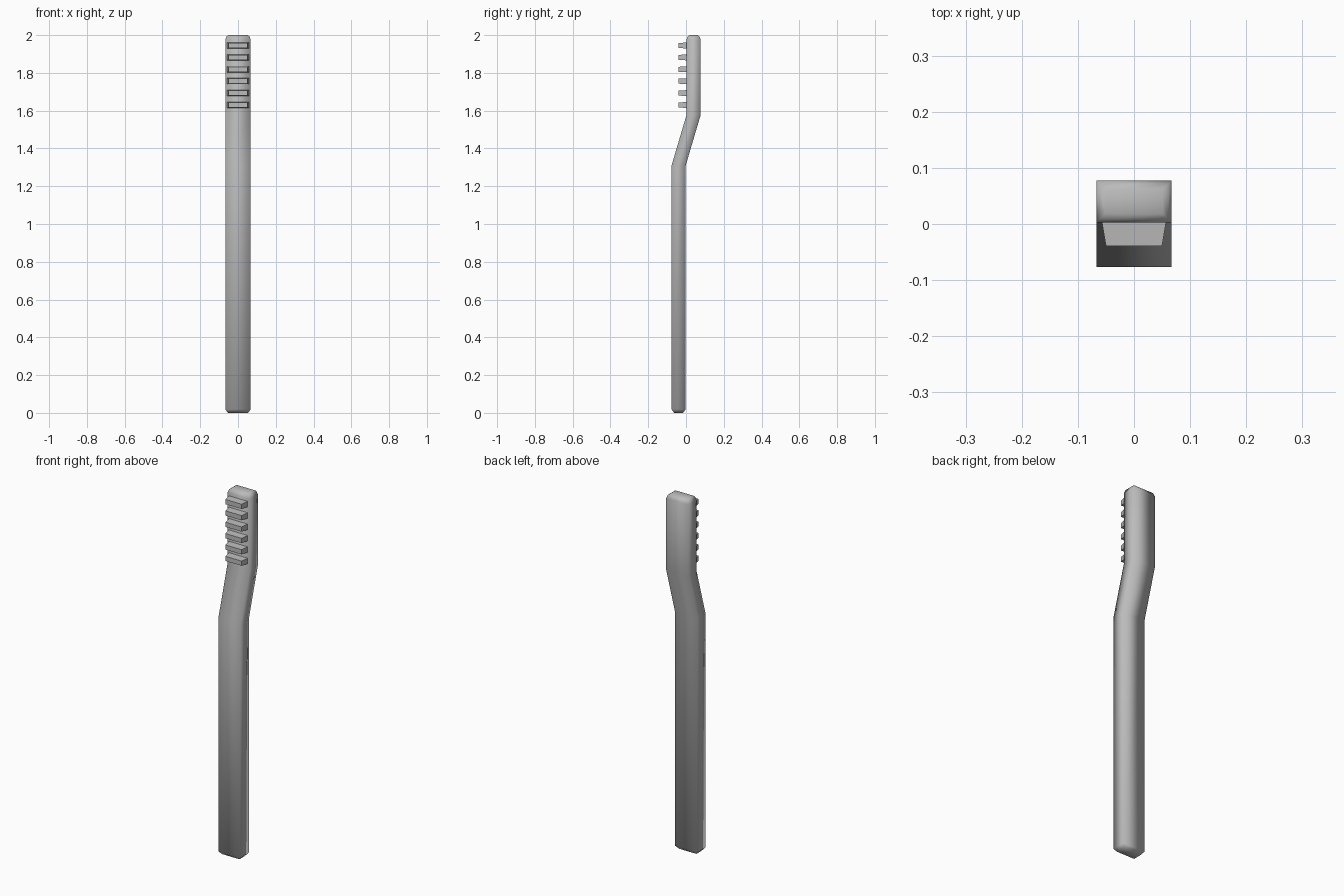
import bpy, bmesh

cube = bpy.data.objects.get("Cube")
if cube:
    bpy.data.objects.remove(cube, do_unlink=True)

grey = bpy.data.materials.new("plain_grey")
grey.use_nodes = True
colour = (0.5, 0.5, 0.5, 1)
grey.diffuse_color = colour
grey.node_tree.nodes["Principled BSDF"].inputs["Base Color"].default_value = colour


def loft(name, rings, smooth):
    """Skin a list of four-point rings and cap both ends."""
    bm = bmesh.new()
    loops = [[bm.verts.new(p) for p in ring] for ring in rings]
    for a, b in zip(loops, loops[1:]):
        for i in range(4):
            j = (i + 1) % 4
            bm.faces.new((a[i], a[j], b[j], b[i]))
    bm.faces.new(loops[0])
    bm.faces.new(loops[-1])
    bmesh.ops.recalc_face_normals(bm, faces=bm.faces)
    for face in bm.faces:
        face.smooth = smooth
    mesh = bpy.data.meshes.new(name)
    bm.to_mesh(mesh)
    bm.free()
    mesh.materials.append(grey)
    obj = bpy.data.objects.new(name, mesh)
    bpy.context.collection.objects.link(obj)
    return obj


# Handle, bent neck and head: one bar with softened ends
def bar_ring(y, z, inset=0):
    w, d = 0.067 - inset, 0.0375 - inset
    return [(-w, y - d, z), (w, y - d, z), (w, y + d, z), (-w, y + d, z)]


handle_y, head_y = -0.039, 0.04
loft("handle_and_head", [
    bar_ring(handle_y, 0, 0.014),
    bar_ring(handle_y, 0.018),
    bar_ring(handle_y, 1.31),
    bar_ring(head_y, 1.577),
    bar_ring(head_y, 1.975),
    bar_ring(head_y, 1.993, 0.006),
    bar_ring(head_y, 2.0, 0.016),
], True)


# Rows of bristles, tapering towards the front
def bristle_ring(y, z, w, h):
    return [(-w, y, z - h), (w, y, z - h), (w, y, z + h), (-w, y, z + h)]


for row in range(6):
    z = 1.63 + row * 0.063
    loft(f"bristle_row_{row + 1}", [
        bristle_ring(0.008, z, 0.058, 0.016),
        bristle_ring(-0.039, z, 0.05, 0.013),
    ], False)
